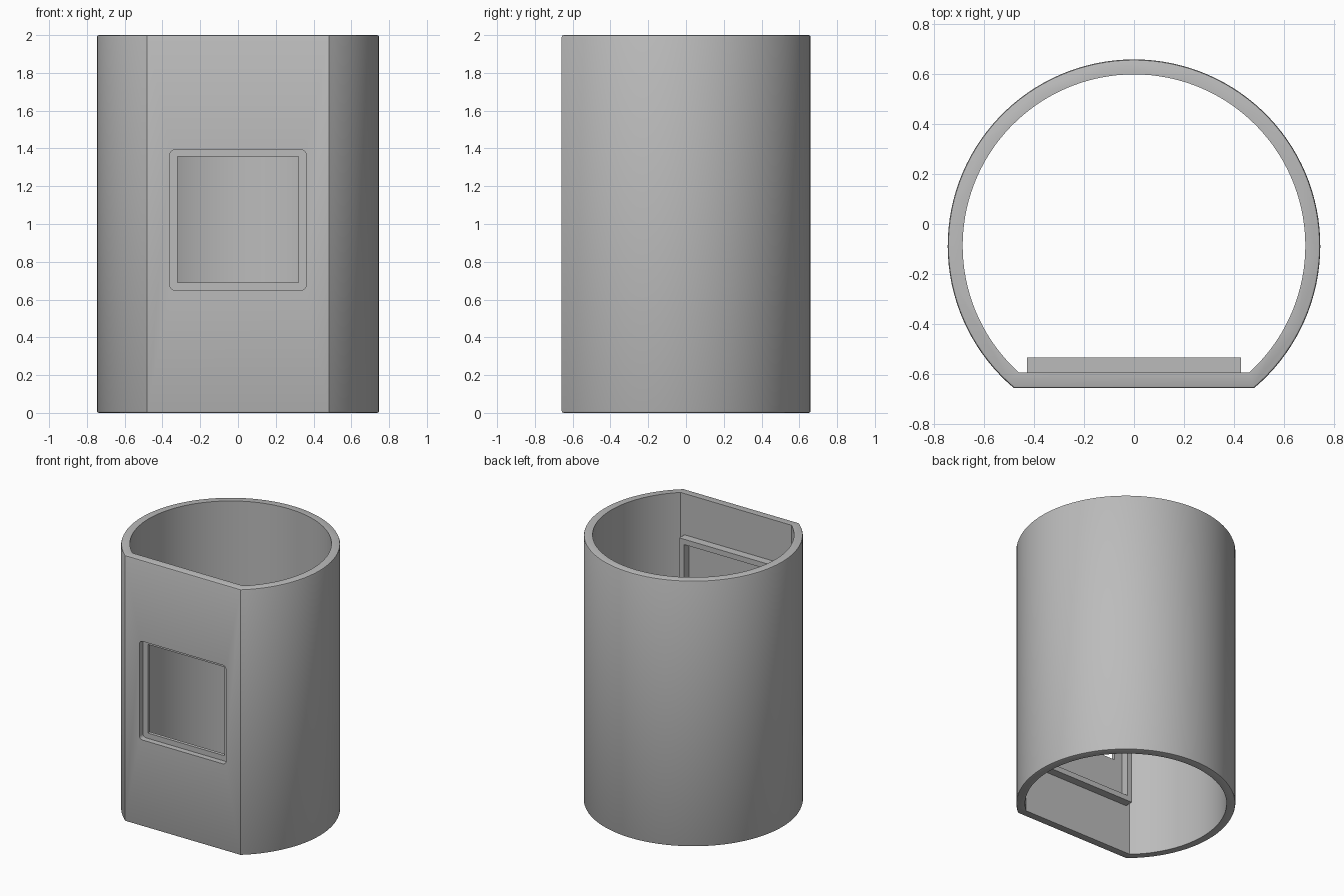
import bpy, bmesh, math
from mathutils import Vector

default = bpy.data.objects.get("Cube")
if default:
    bpy.data.objects.remove(default)

grey = bpy.data.materials.new("plain grey")
grey.use_nodes = True
colour = (0.5, 0.5, 0.5, 1)
grey.diffuse_color = colour
grey.node_tree.nodes["Principled BSDF"].inputs["Base Color"].default_value = colour

CENTRE_Y = -0.087


def prism(name, points, offset, bevel=0):
    """Extrude a closed outline along offset, optionally rounding the end rims."""
    bm = bmesh.new()
    base = bm.faces.new([bm.verts.new(p) for p in points])
    rims = list(base.edges)
    grown = bmesh.ops.extrude_face_region(bm, geom=[base], use_keep_orig=True)["geom"]
    moved = [g for g in grown if isinstance(g, bmesh.types.BMVert)]
    rims += [g for g in grown if isinstance(g, bmesh.types.BMEdge)]
    bmesh.ops.translate(bm, verts=moved, vec=Vector(offset))
    bmesh.ops.recalc_face_normals(bm, faces=bm.faces)
    if bevel:
        bmesh.ops.bevel(bm, geom=rims, offset=bevel, segments=2, profile=0.5, affect="EDGES")
    mesh = bpy.data.meshes.new(name)
    bm.to_mesh(mesh)
    bm.free()
    obj = bpy.data.objects.new(name, mesh)
    bpy.context.collection.objects.link(obj)
    mesh.materials.append(grey)
    return obj


def flat_circle(radius, flat_y, z, steps=96):
    """Circle outline with its front cut off straight at flat_y."""
    start = math.asin((flat_y - CENTRE_Y) / radius)
    sweep = math.pi - 2 * start
    return [(radius * math.cos(start + sweep * i / steps),
             CENTRE_Y + radius * math.sin(start + sweep * i / steps), z)
            for i in range(steps + 1)]


def panel(name, half_x, low, high, front, back, corner=0):
    """Upright block from front to back, with optional rounded corners."""
    points = []
    turns = 6 if corner else 0
    for quarter, (sx, top) in enumerate([(1, 1), (-1, 1), (-1, 0), (1, 0)]):
        cx = sx * (half_x - corner)
        cz = high - corner if top else low + corner
        for i in range(turns + 1):
            a = math.pi / 2 * (quarter + (i / turns if turns else 0))
            points.append((cx + corner * math.cos(a), front, cz + corner * math.sin(a)))
    return prism(name, points, (0, back - front, 0))


def combine(target, other, operation):
    mod = target.modifiers.new(operation.lower(), "BOOLEAN")
    mod.operation = operation
    mod.solver = "EXACT"
    mod.object = other
    other.hide_render = True
    bpy.context.view_layer.objects.active = target
    bpy.ops.object.modifier_apply(modifier=mod.name)
    bpy.data.objects.remove(other)


# Hollow round sleeve with a flat front
sleeve = prism("sleeve", flat_circle(0.747, -0.658, 0), (0, 0, 2), bevel=0.01)
combine(sleeve, prism("bore", flat_circle(0.687, -0.596, -0.1), (0, 0, 2.2)), "DIFFERENCE")

# Raised mounting frame on the inside of the flat wall
combine(sleeve, panel("mounting_frame", 0.43, 0.37, 1.69, -0.63, -0.535), "UNION")
combine(sleeve, panel("board_pocket", 0.39, 0.41, 1.65, -0.59, -0.5), "DIFFERENCE")

# Rounded window recess with a smaller square opening behind it
combine(sleeve, panel("window_recess", 0.36, 0.65, 1.392, -0.7, -0.615, 0.025), "DIFFERENCE")
combine(sleeve, panel("window_opening", 0.32, 0.69, 1.357, -0.7, -0.5), "DIFFERENCE")

bpy.ops.object.select_all(action="DESELECT")
sleeve.select_set(True)
bpy.context.view_layer.objects.active = sleeve
bpy.ops.object.shade_smooth_by_angle(angle=math.radians(30))
